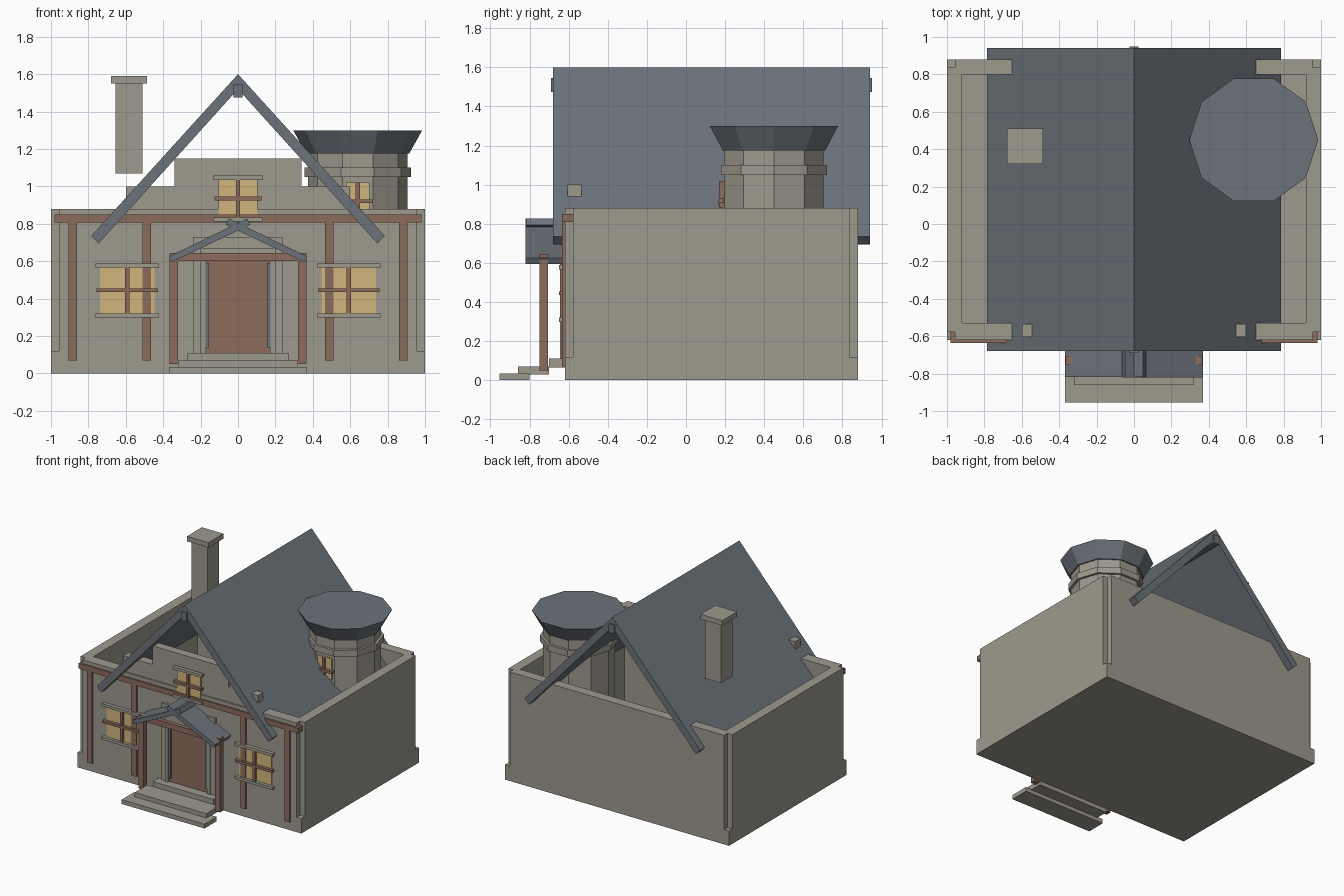
import bpy, bmesh, math
from mathutils import Matrix

cube = bpy.data.objects.get("Cube")
if cube:
    bpy.data.objects.remove(cube, do_unlink=True)


def material(name, rgb):
    m = bpy.data.materials.new(name)
    m.use_nodes = True
    m.diffuse_color = (*rgb, 1)
    m.node_tree.nodes["Principled BSDF"].inputs["Base Color"].default_value = (*rgb, 1)
    return m


STONE = material("warm grey stone", (0.34, 0.32, 0.27))
SLATE = material("blue grey slate", (0.15, 0.17, 0.195))
WOOD = material("brown wood", (0.26, 0.15, 0.107))
GLASS = material("yellow glass", (0.64, 0.47, 0.205))


def finish(name, bm, mat):
    bmesh.ops.recalc_face_normals(bm, faces=bm.faces)
    me = bpy.data.meshes.new(name)
    bm.to_mesh(me)
    bm.free()
    me.materials.append(mat)
    ob = bpy.data.objects.new(name, me)
    bpy.context.collection.objects.link(ob)
    return ob


def box(name, x, y, z, mat):
    """Box from three (low, high) ranges."""
    bm = bmesh.new()
    bmesh.ops.create_cube(bm, size=1)
    for v in bm.verts:
        for i, r in enumerate((x, y, z)):
            v.co[i] = r[0] if v.co[i] < 0 else r[1]
    return finish(name, bm, mat)


def pair(name, x, y, z, mat):
    """A box on the left and its mirror on the right."""
    box("left_" + name, x, y, z, mat)
    box("right_" + name, (-x[1], -x[0]), y, z, mat)


def prism(name, pts, depth, mat, vertical=False):
    """Extrude an outline along y, or along z if vertical."""
    a, b = depth
    bm = bmesh.new()
    vs = [bm.verts.new((p, q, a) if vertical else (p, a, q)) for p, q in pts]
    face = bm.faces.new(vs)
    geo = bmesh.ops.extrude_face_region(bm, geom=[face])["geom"]
    move = (0, 0, b - a) if vertical else (0, b - a, 0)
    bmesh.ops.translate(bm, vec=move,
                        verts=[g for g in geo if isinstance(g, bmesh.types.BMVert)])
    return finish(name, bm, mat)


def decagon(name, r1, r2, z, mat):
    """Ten-sided tower section."""
    bm = bmesh.new()
    bmesh.ops.create_cone(bm, cap_ends=True, segments=10, radius1=r1, radius2=r2,
                          depth=z[1] - z[0])
    # one corner has to point along +x
    v = bm.verts[:][0].co
    bmesh.ops.rotate(bm, verts=bm.verts, matrix=Matrix.Rotation(-math.atan2(v.y, v.x), 3, "Z"))
    bmesh.ops.translate(bm, verts=bm.verts, vec=(0.64, 0.45, (z[0] + z[1]) / 2))
    return finish(name, bm, mat)


def window(name, cx, half, z, y, bar, ledges=True):
    """Pane with crossed wooden bars, sill and lintel; y is the wall front."""
    lo, hi = z
    box(name + "_pane", (cx - half, cx + half), (y - 0.006, y + 0.003), z, GLASS)
    box(name + "_upright", (cx - 0.011, cx + 0.011), (y - 0.025, y), z, WOOD)
    box(name + "_crossbar", (cx - half - 0.02, cx + half + 0.02), (y - 0.03, y),
        (bar - 0.01, bar + 0.01), WOOD)
    if ledges:
        for part, h in (("_sill", lo - 0.022), ("_lintel", hi)):
            box(name + part, (cx - half - 0.025, cx + half + 0.025),
                (y - 0.03, y), (h, h + 0.022), STONE)


# Plinth and open-topped walls with notched corners
box("plinth", (-1, 1), (-0.62, 0.88), (0, 0.12), STONE)
n, f, b = 0.957, -0.62, 0.88
k = 1 - n
outline = [(-n, f), (n, f), (n, f + k), (1, f + k), (1, b - k), (n, b - k),
           (n, b), (-n, b), (-n, b - k), (-1, b - k), (-1, f + k), (-n, f + k)]
walls = prism("walls", outline, (0.12, 0.88), STONE, vertical=True)
cutter = box("walls_cutter", (-0.92, 0.92), (-0.53, 0.80), (0, 1), STONE)
cutter.hide_render = True
cutter.hide_viewport = True
mod = walls.modifiers.new("hollow", "BOOLEAN")
mod.operation = "DIFFERENCE"
mod.solver = "EXACT"
mod.object = cutter
bpy.context.view_layer.update()
hollow = bpy.data.meshes.new_from_object(
    walls.evaluated_get(bpy.context.evaluated_depsgraph_get()))
walls.modifiers.clear()
walls.data = hollow
bpy.data.objects.remove(cutter, do_unlink=True)

# Stepped front gable
gable = [(-0.6, 0.87), (0.6, 0.87), (0.6, 1), (0.34, 1), (0.34, 1.15),
         (-0.34, 1.15), (-0.34, 1), (-0.6, 1)]
prism("stepped_gable", gable, (-0.605, -0.535), STONE)

# Main roof and ridge beam
half = [(0.785, 0.735), (0.745, 0.695)]
roof = [(0, 1.6), *half, (0, 1.52), *[(-x, z) for x, z in reversed(half)]]
prism("main_roof", roof, (-0.68, 0.94), SLATE)
box("ridge_beam", (-0.025, 0.025), (-0.69, 0.95), (1.475, 1.545), SLATE)

# Chimney
box("chimney", (-0.655, -0.51), (0.342, 0.488), (1.07, 1.55), STONE)
box("chimney_cap", (-0.68, -0.487), (0.32, 0.51), (1.55, 1.59), STONE)

# Tower
decagon("tower", 0.265, 0.265, (0.12, 1.18), STONE)
decagon("tower_ring", 0.285, 0.285, (1.05, 1.1), STONE)
decagon("tower_roof", 0.275, 0.345, (1.175, 1.3), SLATE)
window("tower_window", 0.64, 0.063, (0.85, 1.02), 0.195, 0.92, ledges=False)

# Timber framing on the front wall
box("front_beam", (-0.98, 0.98), (-0.635, -0.575), (0.808, 0.85), WOOD)
pair("outer_post", (0.86, 0.905), (-0.633, -0.6), (0.07, 0.81), WOOD)
pair("inner_post", (0.465, 0.51), (-0.633, -0.6), (0.07, 0.81), WOOD)

# Front windows
window("right_window", -0.592, 0.145, (0.32, 0.567), -0.62, 0.445)
window("left_window", 0.592, 0.145, (0.32, 0.567), -0.62, 0.445)
window("gable_window", 0, 0.105, (0.835, 1.035), -0.62, 0.935)

# Door with a layered stone surround
box("door", (-0.17, 0.17), (-0.628, -0.6), (0.11, 0.6), WOOD)
pair("door_strip", (0.155, 0.175), (-0.638, -0.6), (0.14, 0.59), SLATE)
pair("door_jamb", (0.175, 0.2), (-0.645, -0.6), (0.11, 0.6), STONE)
box("door_lintel", (-0.2, 0.2), (-0.645, -0.6), (0.6, 0.67), STONE)
pair("surround_side", (0.2, 0.24), (-0.636, -0.6), (0.11, 0.67), STONE)
box("surround_top", (-0.24, 0.24), (-0.636, -0.6), (0.67, 0.73), STONE)

# Porch steps
box("lower_step", (-0.37, 0.37), (-0.955, -0.8), (0, 0.035), STONE)
box("middle_step", (-0.32, 0.32), (-0.86, -0.7), (0.03, 0.07), STONE)
box("upper_step", (-0.27, 0.27), (-0.7, -0.6), (0.065, 0.11), STONE)

# Porch frame
pair("porch_post", (0.32, 0.365), (-0.75, -0.705), (0.05, 0.645), WOOD)
box("porch_beam", (-0.365, 0.365), (-0.745, -0.71), (0.6, 0.645), WOOD)

# Porch roof slabs crossing at the ridge
slab = [(0.37, 0.625), (0.355, 0.595), (-0.065, 0.795), (-0.048, 0.828)]
prism("left_porch_roof", slab, (-0.82, -0.61), SLATE)
prism("right_porch_roof", [(-x, z) for x, z in slab], (-0.819, -0.61), SLATE)
